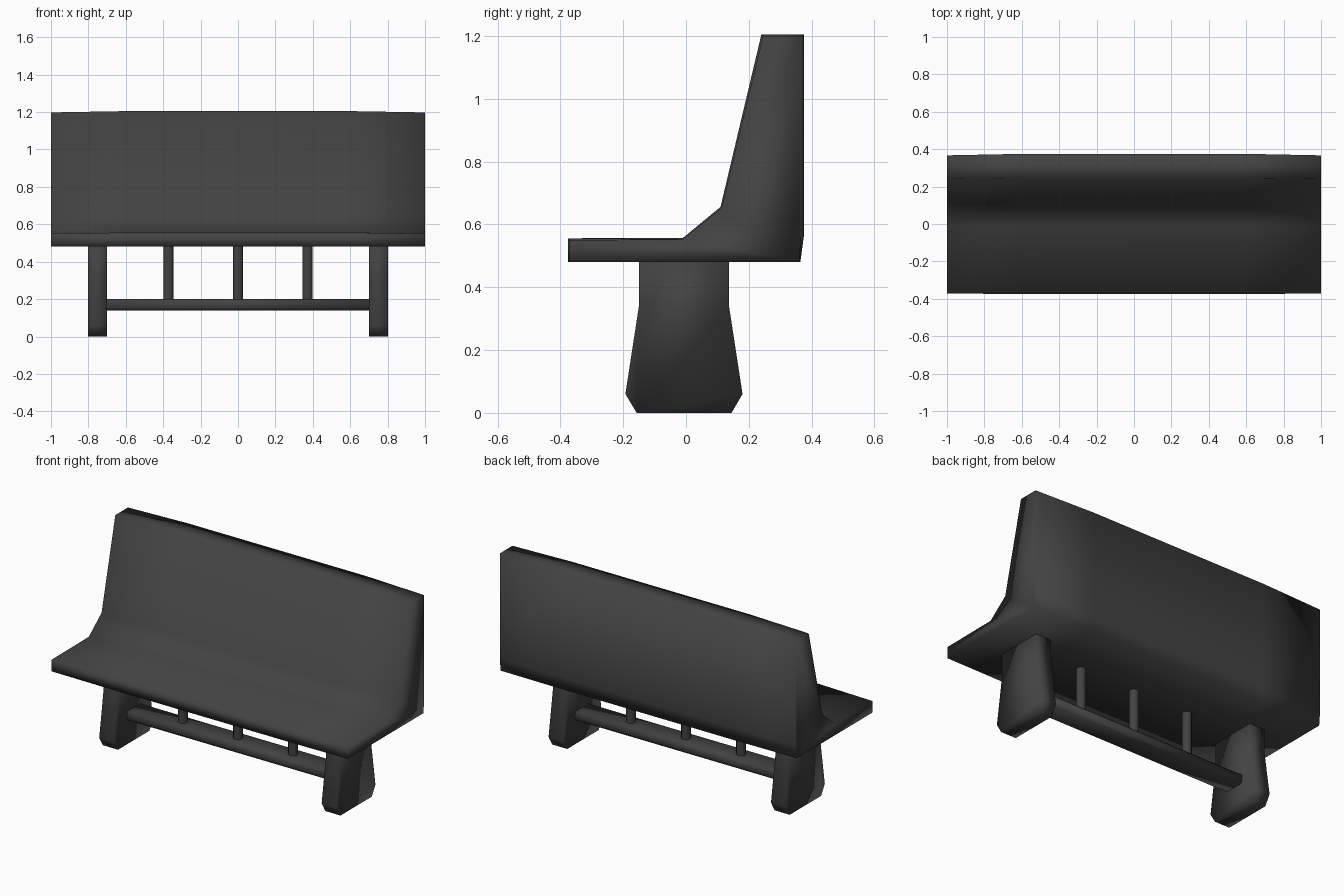
import bpy, bmesh, math

if "Cube" in bpy.data.objects:
    bpy.data.objects.remove(bpy.data.objects["Cube"])

mat = bpy.data.materials.new("charcoal grey")
mat.diffuse_color = (0.055, 0.055, 0.055, 1)
mat.use_nodes = True
mat.node_tree.nodes["Principled BSDF"].inputs["Base Color"].default_value = mat.diffuse_color


def loft(name, sections):
    """Skin a list of (x, [(y, z), ...]) cross-sections into a smooth closed solid."""
    bm = bmesh.new()
    rings = [[bm.verts.new((x, y, z)) for y, z in prof] for x, prof in sections]
    for a, b in zip(rings, rings[1:]):
        for i in range(len(a)):
            j = (i + 1) % len(a)
            bm.faces.new((a[i], a[j], b[j], b[i]))
    bm.faces.new(rings[0])
    bm.faces.new(rings[-1])
    bmesh.ops.recalc_face_normals(bm, faces=bm.faces)
    for f in bm.faces:
        f.smooth = True
    me = bpy.data.meshes.new(name)
    bm.to_mesh(me)
    bm.free()
    me.materials.append(mat)
    ob = bpy.data.objects.new(name, me)
    bpy.context.collection.objects.link(ob)
    return ob


# Seat and backrest: one profile, very slightly fuller in the middle
end = [(-0.371, 0.48), (-0.371, 0.55), (-0.01, 0.553), (0.113, 0.653),
       (0.245, 1.198), (0.367, 1.198), (0.367, 0.56), (0.36, 0.48)]
mid = [(-0.375, 0.48), (-0.375, 0.556), (-0.01, 0.557), (0.11, 0.656),
       (0.24, 1.205), (0.375, 1.205), (0.375, 0.56), (0.364, 0.48)]
loft("seat_and_backrest", [(-1, end), (-0.6, mid), (0.6, mid), (1, end)])

# Flared slab legs
leg = [(-0.15, 0.485), (-0.15, 0.34), (-0.193, 0.06), (-0.157, 0),
       (0.145, 0), (0.18, 0.06), (0.137, 0.34), (0.137, 0.485)]
for side, s in (("left", -1), ("right", 1)):
    loft(side + "_leg", [(s * 0.70, leg), (s * 0.802, leg)])

# Flat stretcher rail with chamfered corners
rail = [(-0.07, 0.152), (-0.07, 0.188), (-0.057, 0.2), (0.057, 0.2),
        (0.07, 0.188), (0.07, 0.152), (0.057, 0.14), (-0.057, 0.14)]
loft("stretcher_rail", [(-0.705, rail), (0.705, rail)])

# Upright spindles between rail and seat
for i, x in enumerate((-0.372, 0, 0.372)):
    bpy.ops.mesh.primitive_cylinder_add(vertices=12, radius=0.027, depth=0.3,
                                        location=(x, 0, 0.335))
    ob = bpy.context.object
    ob.name = "spindle_%d" % (i + 1)
    ob.data.materials.append(mat)
    bpy.ops.object.shade_smooth_by_angle(angle=math.radians(40))
